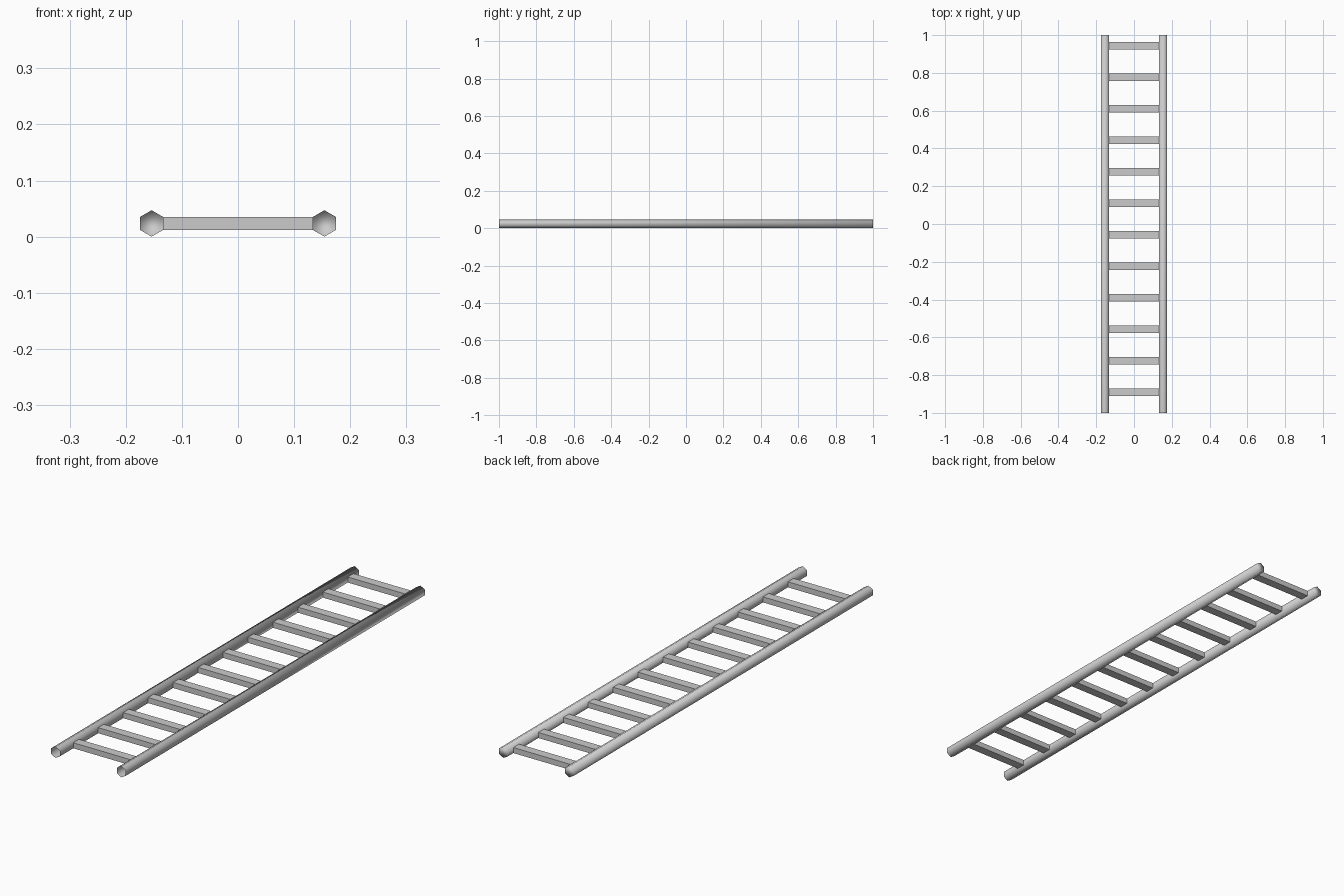
import bpy
import bmesh
import math
from mathutils import Matrix, Vector

cube = bpy.data.objects.get("Cube")
if cube:
    bpy.data.objects.remove(cube, do_unlink=True)

RADIUS = 0.0235                                  # hexagonal rail radius
APOTHEM = RADIUS * math.cos(math.pi / 6)
RAIL_X = 0.154
RUNGS = 12
FIRST_Y, LAST_Y = -0.891, 0.944

grey = bpy.data.materials.new("light grey metal")
grey.use_nodes = True
colour = (0.6, 0.6, 0.6, 1)
grey.diffuse_color = colour
grey.node_tree.nodes["Principled BSDF"].inputs["Base Color"].default_value = colour


def add_object(name, bm, smooth=False):
    mesh = bpy.data.meshes.new(name)
    for face in bm.faces:
        face.smooth = smooth
    bm.to_mesh(mesh)
    bm.free()
    mesh.materials.append(grey)
    obj = bpy.data.objects.new(name, mesh)
    bpy.context.collection.objects.link(obj)
    return obj


# Side rails: smooth hexagonal tubes, open at the front and closed at the back
for name, side in (("left_rail", 1), ("right_rail", -1)):
    bm = bmesh.new()
    bmesh.ops.create_cone(bm, cap_ends=True, segments=6,
                          radius1=RADIUS, radius2=RADIUS, depth=2)
    # Lay the tube along y with a corner pointing straight up
    bmesh.ops.rotate(bm, verts=bm.verts, matrix=Matrix.Rotation(math.pi / 2, 3, "X"))
    top = max(v.co.z for v in bm.verts)
    if top < RADIUS * 0.99:
        bmesh.ops.rotate(bm, verts=bm.verts, matrix=Matrix.Rotation(math.pi / 6, 3, "Y"))
    bm.normal_update()
    front = [f for f in bm.faces if f.normal.y < -0.9]
    bmesh.ops.delete(bm, geom=front, context="FACES_ONLY")
    rail = add_object(name, bm, smooth=True)
    rail.location = (side * RAIL_X, 0, RADIUS)

# Rungs: flat bars between the rails
size = Vector((2 * (RAIL_X - APOTHEM), 0.038, RADIUS))
for i in range(RUNGS):
    bm = bmesh.new()
    bmesh.ops.create_cube(bm, size=1)
    bmesh.ops.scale(bm, vec=size, verts=bm.verts)
    rung = add_object(f"rung_{i + 1}", bm)
    rung.location = (0, FIRST_Y + (LAST_Y - FIRST_Y) * i / (RUNGS - 1), RADIUS)
